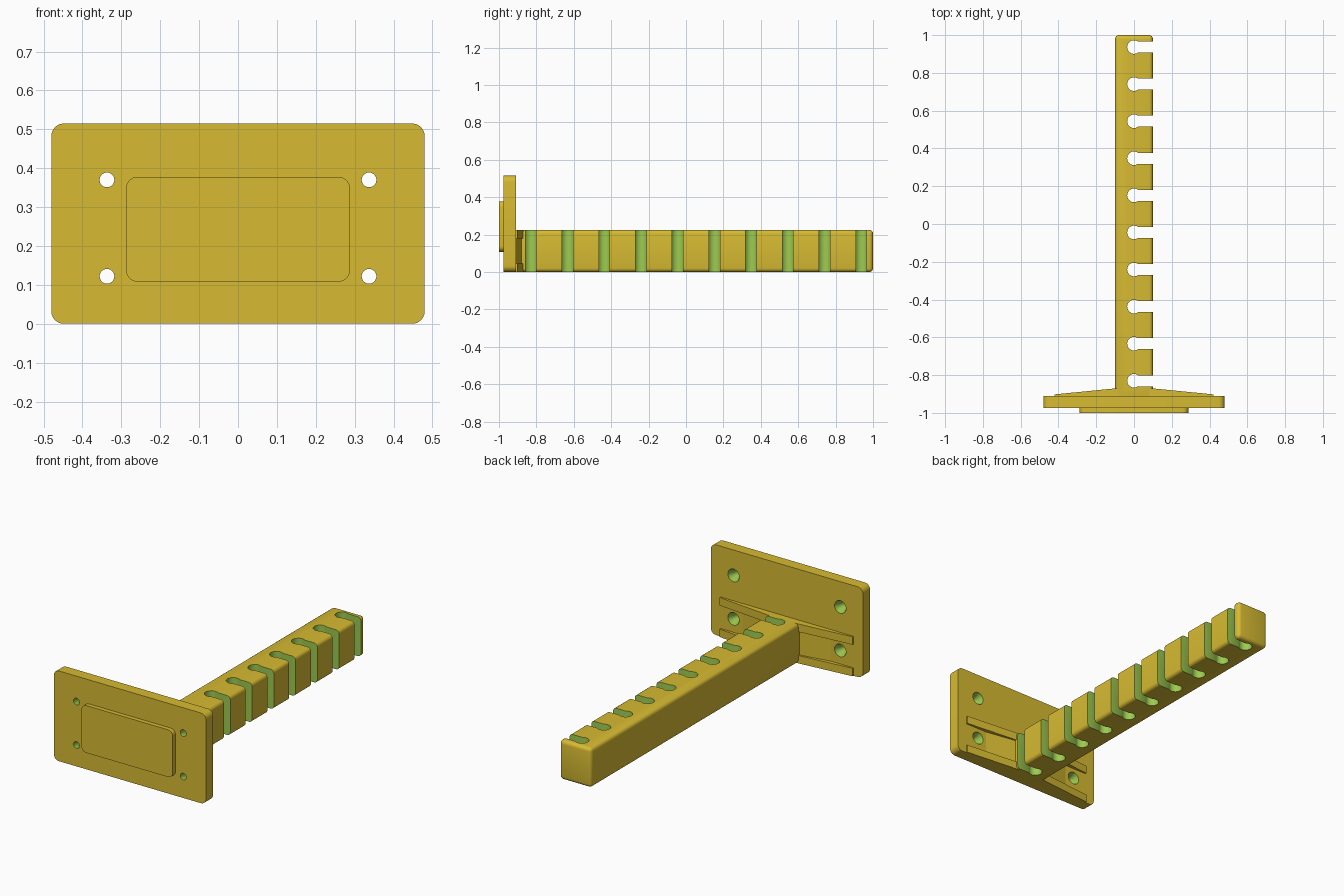
import bpy, bmesh, math

if "Cube" in bpy.data.objects:
    bpy.data.objects.remove(bpy.data.objects["Cube"])


def material(name, rgb):
    m = bpy.data.materials.new(name)
    m.diffuse_color = (*rgb, 1)
    m.use_nodes = True
    m.node_tree.nodes["Principled BSDF"].inputs["Base Color"].default_value = m.diffuse_color
    return m


YELLOW = material("mustard yellow", (0.68, 0.497, 0.032))
GREEN = material("leaf green", (0.337, 0.597, 0.082))


def finish(bm, name, mat):
    bmesh.ops.recalc_face_normals(bm, faces=bm.faces)
    me = bpy.data.meshes.new(name)
    bm.to_mesh(me)
    bm.free()
    me.materials.append(mat)
    ob = bpy.data.objects.new(name, me)
    bpy.context.collection.objects.link(ob)
    return ob


def loft(name, loops, mat=YELLOW):
    """Closed solid through matching loops of 3D points."""
    bm = bmesh.new()
    rings = [[bm.verts.new(p) for p in loop] for loop in loops]
    n = len(rings[0])
    for a, b in zip(rings, rings[1:]):
        for i in range(n):
            j = (i + 1) % n
            bm.faces.new((a[i], a[j], b[j], b[i]))
    bm.faces.new(rings[0])
    bm.faces.new(rings[-1])
    return finish(bm, name, mat)


def prism_z(name, pts, z0, z1, mat=YELLOW):
    return loft(name, [[(x, y, z) for x, y in pts] for z in (z0, z1)], mat)


def rounded_panel(name, hw, z0, z1, y0, y1, r, steps=6):
    pts = []
    for k, (cx, cz) in enumerate([(hw - r, z1 - r), (r - hw, z1 - r),
                                  (r - hw, z0 + r), (hw - r, z0 + r)]):
        for i in range(steps + 1):
            a = math.pi / 2 * (k + i / steps)
            pts.append((cx + r * math.cos(a), cz + r * math.sin(a)))
    return loft(name, [[(x, y, z) for x, z in pts] for y in (y0, y1)])


def activate(ob):
    bpy.ops.object.select_all(action='DESELECT')
    ob.select_set(True)
    bpy.context.view_layer.objects.active = ob


def cut(ob, cutters):
    """Subtract cutters, keeping their colour on the cut walls."""
    activate(ob)
    for c in cutters:
        c.hide_render = True
        mod = ob.modifiers.new("cut", 'BOOLEAN')
        mod.operation = 'DIFFERENCE'
        mod.solver = 'EXACT'
        mod.material_mode = 'TRANSFER'
        mod.object = c
        bpy.ops.object.modifier_apply(modifier=mod.name)
        bpy.data.objects.remove(c)


def smooth(ob):
    activate(ob)
    bpy.ops.object.shade_smooth_by_angle(angle=math.radians(35))


# Mounting plate with four countersunk screw holes
plate = rounded_panel("mounting_plate", 0.48, 0, 0.515, -0.975, -0.91, 0.032)
screw = [(-1.05, 0.019), (-0.945, 0.019), (-0.915, 0.036), (-0.85, 0.036)]
holes = []
for x in (-0.337, 0.337):
    for z in (0.122, 0.37):
        holes.append(loft("hole_cutter", [
            [(x + r * math.cos(math.tau * i / 24), y, z + r * math.sin(math.tau * i / 24))
             for i in range(24)] for y, r in screw], GREEN))
cut(plate, holes)
smooth(plate)

# Raised panel on the front
smooth(rounded_panel("front_panel", 0.288, 0.108, 0.378, -1.0, -0.97, 0.03))

# Arm with rounded edges
AX, AZ = 0.1, 0.225
arm = prism_z("arm", [(-AX, -0.93), (AX, -0.93), (AX, 1), (-AX, 1)], 0, AZ)
bev = arm.modifiers.new("round", 'BEVEL')
bev.width = 0.02
bev.segments = 4
activate(arm)
bpy.ops.object.modifier_apply(modifier=bev.name)

# Ten keyhole slots open to the right side
R, HALF = 0.036, 0.029
a0 = math.asin(HALF / R)
slots = []
for k in range(10):
    cy = -0.83 + k * 0.1963
    pts = [(0.2, cy - HALF), (0.2, cy + HALF)]
    for i in range(21):
        a = a0 + (math.tau - 2 * a0) * i / 20
        pts.append((R * math.cos(a), cy + R * math.sin(a)))
    slots.append(prism_z("slot_cutter", pts, -0.1, 0.4, GREEN))
cut(arm, slots)
smooth(arm)

# Tapered ribs behind the plate, and the shorter wedge between them
for name, hw, y_end, y_mid, z0, z1 in [
        ("lower_rib", 0.42, -0.902, -0.87, 0.0, 0.045),
        ("upper_rib", 0.42, -0.902, -0.87, 0.18, AZ),
        ("middle_wedge", 0.28, -0.91, -0.878, 0.045, 0.18)]:
    prism_z(name, [(-hw, -0.92), (hw, -0.92), (hw, y_end), (0.095, y_mid),
                   (-0.095, y_mid), (-hw, y_end)], z0, z1)
